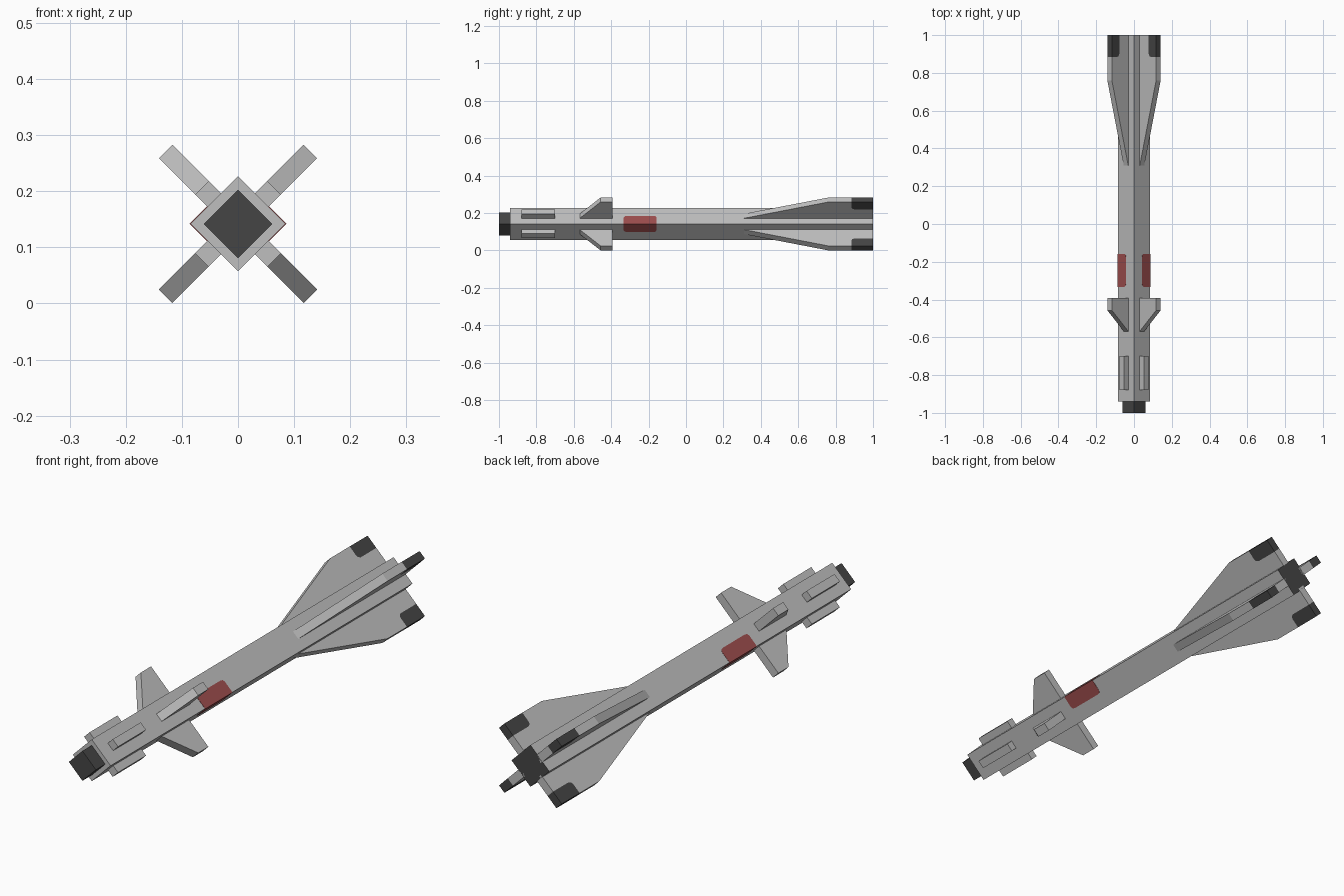
import bpy, bmesh, math
from mathutils import Vector

if "Cube" in bpy.data.objects:
    bpy.data.objects.remove(bpy.data.objects["Cube"])

CZ = 0.1417          # height of the long axis
BODY = 0.06          # half side of the square body
TIP = 0.1825         # fin reach from the axis
HALF = 0.017         # half thickness of fins and pods


def material(name, rgb):
    m = bpy.data.materials.new(name)
    m.diffuse_color = (*rgb, 1)
    m.use_nodes = True
    m.node_tree.nodes["Principled BSDF"].inputs["Base Color"].default_value = m.diffuse_color
    return m


GREY = material("light_grey", (0.52, 0.52, 0.52))
DARK = material("dark_grey", (0.06, 0.06, 0.06))
RED = material("dull_red", (0.34, 0.075, 0.075))


def slab(name, profile, angle, v0, v1, mat):
    """Extrude a (reach, y) profile sideways from v0 to v1, turned round the long axis."""
    a = math.radians(angle)
    u = Vector((math.cos(a), 0, math.sin(a)))
    v = Vector((-math.sin(a), 0, math.cos(a)))
    bm = bmesh.new()
    rings = [[bm.verts.new(u * r + v * s + Vector((0, y, CZ))) for r, y in profile]
             for s in (v0, v1)]
    bm.faces.new(rings[0])
    bm.faces.new(rings[1][::-1])
    n = len(profile)
    for i in range(n):
        j = (i + 1) % n
        bm.faces.new((rings[0][j], rings[0][i], rings[1][i], rings[1][j]))
    bmesh.ops.recalc_face_normals(bm, faces=bm.faces)
    mesh = bpy.data.meshes.new(name)
    bm.to_mesh(mesh)
    bm.free()
    mesh.materials.append(mat)
    ob = bpy.data.objects.new(name, mesh)
    bpy.context.collection.objects.link(ob)
    return ob


def rect(r0, r1, y0, y1):
    return [(r0, y0), (r1, y0), (r1, y1), (r0, y1)]


# Square body standing on its corner, with a dark tail face
body = slab("body", rect(-BODY, BODY, -0.94, 1.0), 45, -BODY, BODY, GREY)
body.data.materials.append(DARK)
for f in body.data.polygons:
    if f.normal.y > 0.9:
        f.material_index = 1

# Dark nose block
slab("nose", rect(-0.043, 0.043, -1.0, -0.94), 45, -0.043, 0.043, DARK)

# Rounded inner corner shared by the grey tail fin and its dark tip
corner = [(0.142, 0.885), (0.132, 0.889), (0.127, 0.9)]
tail_fin = [(0.05, 0.273), (TIP, 0.76), (TIP, 0.885)] + corner + [(0.127, 1.0), (0.05, 1.0)]
fin_tip = [(TIP, 0.885)] + corner + [(0.127, 1.0), (TIP, 1.0)]
canard = [(0.05, -0.577), (TIP, -0.457), (TIP, -0.392), (0.05, -0.392)]

# Four sets of fins, canards and pods on the diagonals
for i, angle in enumerate((45, 135, 225, 315), 1):
    slab(f"tail_fin_{i}", tail_fin, angle, -HALF, HALF, GREY)
    slab(f"tail_fin_tip_{i}", fin_tip, angle, -HALF, HALF, DARK)
    slab(f"canard_{i}", canard, angle, -HALF, HALF, GREY)
    slab(f"pod_{i}", rect(0.05, 0.091, -0.88, -0.70), angle, -HALF, HALF, GREY)

# Red panels folded over the left and right body edges
patch = [(BODY + 0.001, -0.333), (0.012, -0.333), (0.003, -0.328), (0.0, -0.316),
         (0.0, -0.175), (0.003, -0.163), (0.012, -0.158), (BODY + 0.001, -0.158)]
mirrored = [(-r, y) for r, y in patch]
for side, angle in (("right", -45), ("left", 135)):
    slab(f"red_panel_{side}_a", patch, angle, BODY - 0.001, BODY + 0.001, RED)
for side, angle in (("right", -135), ("left", 45)):
    slab(f"red_panel_{side}_b", mirrored, angle, BODY - 0.001, BODY + 0.001, RED)
